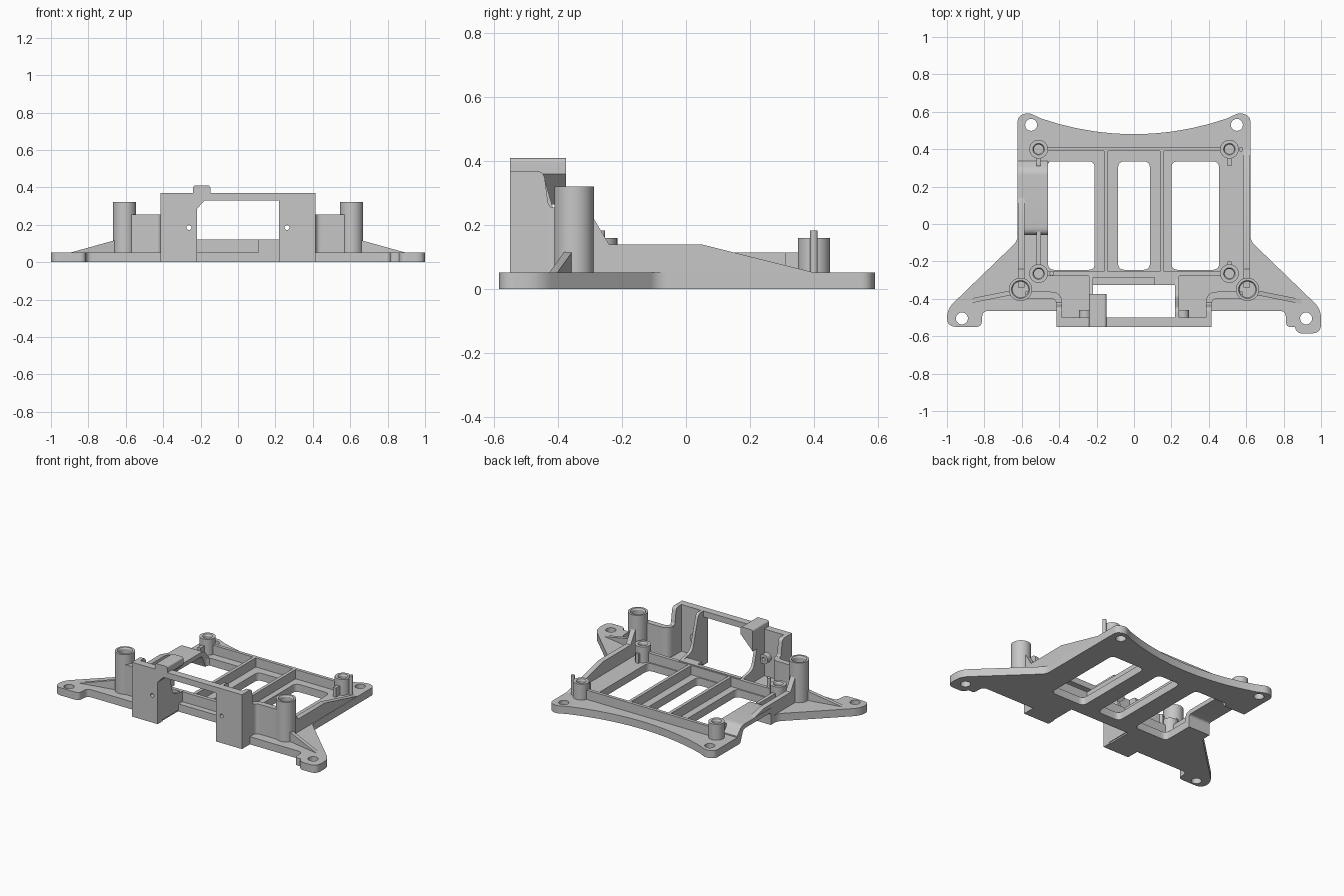
import bpy, bmesh, math
from mathutils import Vector

cube = bpy.data.objects.get("Cube")
if cube:
    bpy.data.objects.remove(cube, do_unlink=True)

grey = bpy.data.materials.new("plain_grey")
grey.use_nodes = True
colour = (0.57, 0.57, 0.57, 1)
grey.diffuse_color = colour
grey.node_tree.nodes["Principled BSDF"].inputs["Base Color"].default_value = colour


def finish(name, bm):
    bmesh.ops.remove_doubles(bm, verts=bm.verts, dist=0.0001)
    bmesh.ops.recalc_face_normals(bm, faces=bm.faces)
    mesh = bpy.data.meshes.new(name)
    bm.to_mesh(mesh)
    bm.free()
    mesh.materials.append(grey)
    mesh.shade_smooth()
    mesh.set_sharp_from_angle(angle=math.radians(30))
    obj = bpy.data.objects.new(name, mesh)
    bpy.context.collection.objects.link(obj)
    return obj


def rounded(points, steps=6):
    """Round each corner given as (u, v, radius)."""
    out = []
    for i, p in enumerate(points):
        c = Vector(p[:2])
        r = p[2] if len(p) > 2 else 0
        if not r:
            out.append(c)
            continue
        a = c + (Vector(points[i - 1][:2]) - c).normalized() * r
        b = c + (Vector(points[(i + 1) % len(points)][:2]) - c).normalized() * r
        for k in range(steps + 1):
            t = k / steps
            out.append(a.lerp(c, t).lerp(c.lerp(b, t), t))
    return out


def rectangle(x0, x1, y0, y1, r=0):
    return [(x0, y0, r), (x1, y0, r), (x1, y1, r), (x0, y1, r)]


def circle(u, v, r, n=24):
    return [(u + r * math.cos(math.tau * i / n), v + r * math.sin(math.tau * i / n))
            for i in range(n)]


def prism(name, points, axis, lo, hi, holes=()):
    """Extrude an outline with holes along an axis; it uses the other two axes in order."""
    place = {"x": lambda u, v, w: (w, u, v), "y": lambda u, v, w: (u, w, v),
             "z": lambda u, v, w: (u, v, w)}[axis]
    loops = [rounded(points)] + [rounded(h) for h in holes]
    bm = bmesh.new()
    levels = []
    for w in (lo, hi):
        rings = [[bm.verts.new(place(u, v, w)) for u, v in loop] for loop in loops]
        levels.append(rings)
        if holes:
            edges = [bm.edges.new((r[i - 1], r[i])) for r in rings for i in range(len(r))]
            bmesh.ops.triangle_fill(bm, edges=edges, use_beauty=True)
        else:
            bm.faces.new(rings[0])
    for a, b in zip(*levels):
        for i in range(len(a)):
            bm.faces.new((a[i - 1], a[i], b[i], b[i - 1]))
    return finish(name, bm)


def box(name, x0, x1, y0, y1, z0, z1):
    return prism(name, rectangle(x0, x1, y0, y1), "z", z0, z1)


def lathe(name, profile, x, y, z=0, lying=False):
    bm = bmesh.new()
    verts = [bm.verts.new((r, 0, h)) for r, h in profile]
    edges = [bm.edges.new(pair) for pair in zip(verts, verts[1:])]
    bmesh.ops.spin(bm, geom=verts + edges, cent=(0, 0, 0), axis=(0, 0, 1),
                   angle=math.tau, steps=32, use_duplicate=False)
    obj = finish(name, bm)
    obj.location = (x, y, z)
    if lying:
        obj.rotation_euler.x = -math.pi / 2
    return obj


def pin(name, r, lo, hi, x, y):
    return lathe(name, [(0, lo), (r, lo), (r, hi), (0, hi)], x, y)


def socket(name, r, bore, height, x, y, floor):
    lip = bore + 0.006
    return lathe(name, [(0, 0.01), (r, 0.01), (r, height), (lip, height), (bore, height - 0.01),
                        (bore, floor), (0, floor)], x, y)


# Base plate: curved back edge, splayed feet, front notch and an inlet under the side bridge
arc = [(x / 10, 0.48 + 0.34 * (x / 10) ** 2) for x in range(-5, 6)]
outline = arc + [(0.565, 0.597, 0.028), (0.622, 0.575, 0.028), (0.622, -0.09, 0.03),
                 (1, -0.455, 0.05), (1, -0.585, 0.05), (0.87, -0.585, 0.03), (0.86, -0.55),
                 (0.815, -0.55, 0.02), (0.81, -0.465, 0.03), (0.415, -0.465), (0.415, -0.55),
                 (0.225, -0.55), (0.225, -0.325), (-0.225, -0.325), (-0.225, -0.55),
                 (-0.415, -0.55), (-0.415, -0.465), (-0.81, -0.465, 0.03),
                 (-0.815, -0.55, 0.03), (-1, -0.55, 0.05), (-1, -0.455, 0.05),
                 (-0.622, -0.09, 0.03), (-0.622, -0.04), (-0.46, -0.04),
                 (-0.46, -0.245, 0.035), (-0.21, -0.245, 0.035), (-0.21, 0.335, 0.035),
                 (-0.45, 0.335), (-0.46, 0.32), (-0.622, 0.32),
                 (-0.622, 0.575, 0.028), (-0.565, 0.597, 0.028)]
openings = [rectangle(a, b, -0.245, 0.335, 0.035) for a, b in ((-0.085, 0.085), (0.2, 0.455))]
for s in (-1, 1):
    openings += [circle(0.92 * s, -0.505, 0.032), circle(0.55 * s, 0.53, 0.032)]
prism("base_plate", outline, "z", 0, 0.052, openings)

# Raised bridge over the side gap
prism("side_bridge", [(-0.06, 0), (-0.06, 0.115, 0.045), (0.29, 0.115, 0.03), (0.337, 0.06),
                      (0.337, 0), (0.305, 0), (0.27, 0.085, 0.02), (-0.025, 0.085, 0.02),
                      (-0.025, 0)], "x", -0.622, -0.46)

# Stiffening ribs
RIB = 0.115
for x in (-0.15, 0.15):
    box("long_rib", x - 0.011, x + 0.011, -0.26, 0.4, 0.03, RIB)
box("back_rib", -0.48, 0.48, 0.39, 0.412, 0.03, RIB)
box("front_rib", -0.48, 0.48, -0.277, -0.253, 0.03, RIB)
box("rear_sill", -0.225, 0.11, -0.285, -0.26, 0.03, 0.12)
prism("sill_block", rectangle(0.11, 0.235, 0, 0.12), "y", -0.325, -0.26,
      [circle(0.165, 0.04, 0.012)])
box("side_rib", -0.522, -0.498, -0.24, -0.04, 0.03, RIB)
for s in (-1, 1):
    box("back_stub", 0.51 * s - 0.011, 0.51 * s + 0.011, 0.31, 0.37, 0.03, RIB)
box("front_stub", 0.499, 0.521, -0.24, -0.2, 0.03, RIB)

# Side walls, the right one ending on the bridge
rise = [(-0.34, 0.02), (-0.34, 0.24), (-0.3, 0.24), (-0.24, 0.14), (0.05, 0.14)]
prism("left_side_wall", rise + [(0.41, 0.05), (0.41, 0.02)], "x", 0.585, 0.62)
prism("right_side_wall", rise + [(0.14, 0.115), (0.14, 0.095), (-0.04, 0.095), (-0.05, 0.02)],
      "x", -0.62, -0.585)

# Posts, gussets and box walls on both sides
for s in (-1, 1):
    side = "left" if s > 0 else "right"
    socket(side + "_tall_post", 0.062, 0.042, 0.322, 0.607 * s, -0.35, 0.15)
    for end, y in (("back", 0.4), ("front", -0.265)):
        socket(f"{side}_{end}_short_post", 0.05, 0.025, 0.16, 0.51 * s, y, 0.07)

    gusset = prism(side + "_foot_gusset", [(0.63 * s, 0.125), (0.9 * s, 0.05), (0.9 * s, 0.03),
                                           (0.63 * s, 0.03)], "y", -0.375, -0.35)
    for v in gusset.data.vertices:
        v.co.y -= 0.2 * (abs(v.co.x) - 0.63)

    # Curved link from the box to the tall post
    prism(side + "_link_wall", [(0.385 * s, -0.5), (0.415 * s, -0.5), (0.415 * s, -0.4, 0.03),
                                (0.58 * s, -0.4), (0.58 * s, -0.362), (0.385 * s, -0.362, 0.06)],
          "z", 0.03, 0.255)
    lo, hi = sorted((0.385 * s, 0.415 * s))
    prism(side + "_outer_wall", [(-0.52, 0.01), (-0.52, 0.37), (-0.445, 0.37, 0.025),
                                 (-0.43, 0.26, 0.015), (-0.41, 0.25), (-0.41, 0.03),
                                 (-0.465, 0.03), (-0.465, 0.01)], "x", lo, hi)
    lo, hi = sorted((0.22 * s, 0.24 * s))
    prism(side + "_inner_wall", [(-0.52, 0.01), (-0.52, 0.37), (-0.45, 0.37, 0.025),
                                 (-0.415, 0.25, 0.02), (-0.385, 0.14, 0.04), (-0.27, 0.115),
                                 (-0.27, 0.01)], "x", lo, hi)
    lathe(side + "_screw_boss", [(0.013, 0), (0.032, 0), (0.032, 0.045), (0.013, 0.045),
                                 (0.013, 0)], 0.262 * s, -0.505, 0.185, lying=True)

# Locating pins
pin("back_pin", 0.012, 0.03, 0.183, 0.572, 0.4)
pin("front_pin", 0.012, 0.03, 0.183, -0.44, -0.265)

# Front frame around the opening
prism("front_frame", [(-0.415, 0), (-0.415, 0.37), (0.415, 0.37), (0.415, 0), (0.22, 0),
                      (0.22, 0.33), (-0.22, 0.33), (-0.22, 0)], "y", -0.55, -0.5,
      [circle(0.262 * s, 0.185, 0.013) for s in (-1, 1)])

# Overhanging clip with a sloped underside
prism("top_clip", [(-0.24, 0.41, 0.015), (-0.148, 0.41, 0.015), (-0.148, 0.36), (-0.24, 0.265)],
      "y", -0.55, -0.375)
